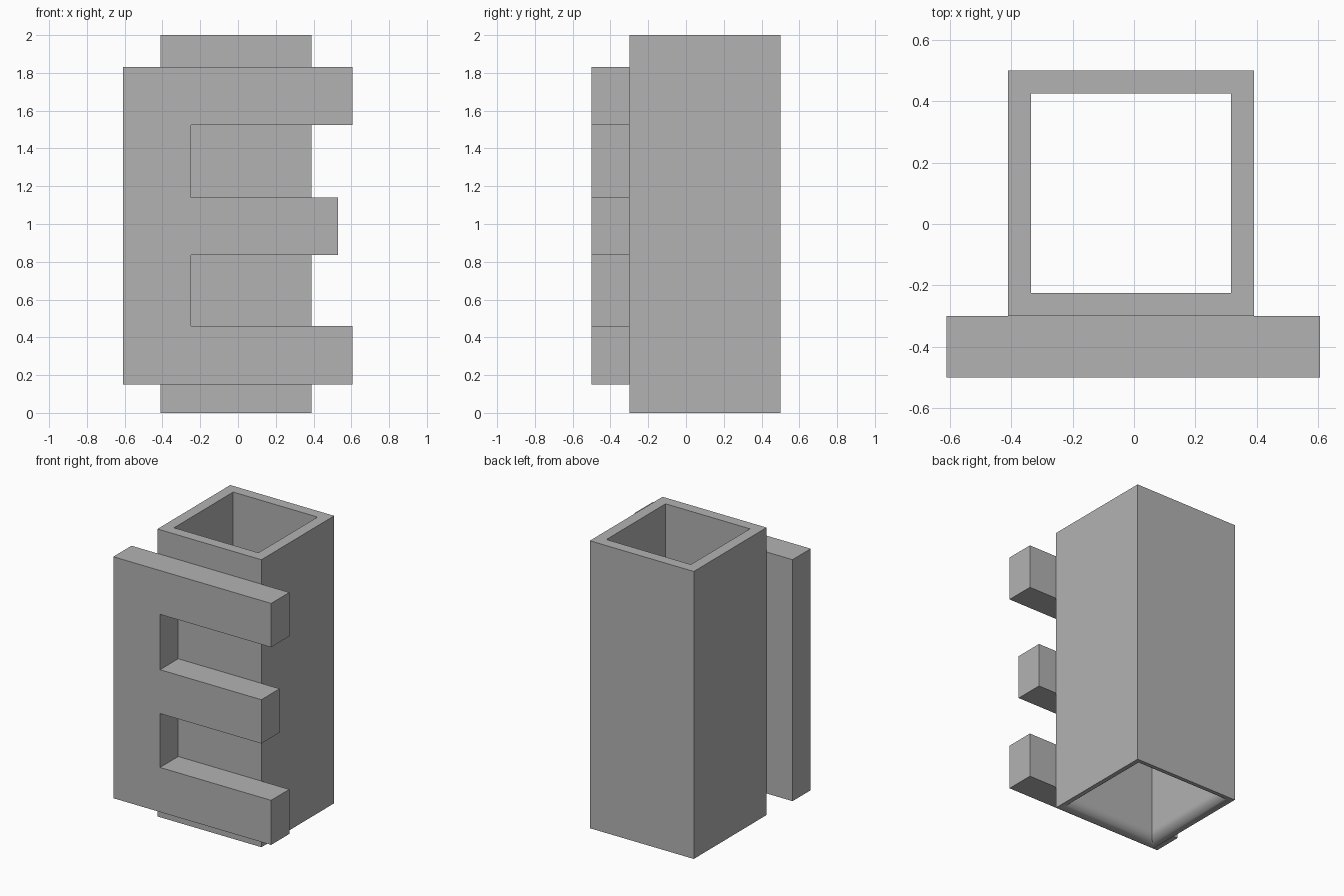
import bpy, bmesh, math

default = bpy.data.objects.get("Cube")
if default:
    bpy.data.objects.remove(default, do_unlink=True)

# One flat grey for everything
grey = bpy.data.materials.new("plain grey")
grey.use_nodes = True
colour = (0.45, 0.45, 0.45, 1)
grey.diffuse_color = colour
grey.node_tree.nodes["Principled BSDF"].inputs["Base Color"].default_value = colour


def finish(bm, name):
    bmesh.ops.recalc_face_normals(bm, faces=bm.faces)
    mesh = bpy.data.meshes.new(name)
    bm.to_mesh(mesh)
    bm.free()
    mesh.materials.append(grey)
    obj = bpy.data.objects.new(name, mesh)
    bpy.context.collection.objects.link(obj)
    return obj


# Square tube: wall section swept round a square, bottom inner edge rounded
OUTER, INNER, HEIGHT, RADIUS, STEPS = 0.4, 0.325, 2.0, 0.07, 8
section = [(OUTER, 0), (OUTER, HEIGHT), (INNER, HEIGHT)]
for i in range(STEPS + 1):
    a = math.pi / 2 * i / STEPS
    section.append((INNER + RADIUS * (1 - math.cos(a)), RADIUS * (1 - math.sin(a))))

bm = bmesh.new()
corners = [(-1, -1), (1, -1), (1, 1), (-1, 1)]
rings = [[bm.verts.new((-0.01 + sx * w, 0.1 + sy * w, z)) for sx, sy in corners]
         for w, z in section]
for i, ring in enumerate(rings):
    after = rings[(i + 1) % len(rings)]
    for j in range(4):
        k = (j + 1) % 4
        bm.faces.new((ring[j], ring[k], after[k], after[j]))
tube = finish(bm, "square_tube")
bpy.context.view_layer.objects.active = tube
tube.select_set(True)
bpy.ops.object.shade_smooth_by_angle(angle=math.radians(30))
tube.select_set(False)

# Front plate: upright spine with three prongs, extruded back to the tube
LEFT, SPINE, LONG, SHORT = -0.61, -0.25, 0.605, 0.53
outline = [(LEFT, 0.15), (LONG, 0.15), (LONG, 0.46), (SPINE, 0.46),
           (SPINE, 0.835), (SHORT, 0.835), (SHORT, 1.14), (SPINE, 1.14),
           (SPINE, 1.525), (LONG, 1.525), (LONG, 1.83), (LEFT, 1.83)]
bm = bmesh.new()
face = bm.faces.new([bm.verts.new((x, -0.5, z)) for x, z in outline])
extruded = bmesh.ops.extrude_face_region(bm, geom=[face], use_keep_orig=True)
verts = [g for g in extruded["geom"] if isinstance(g, bmesh.types.BMVert)]
bmesh.ops.translate(bm, verts=verts, vec=(0, 0.2, 0))
finish(bm, "pronged_front_plate")
